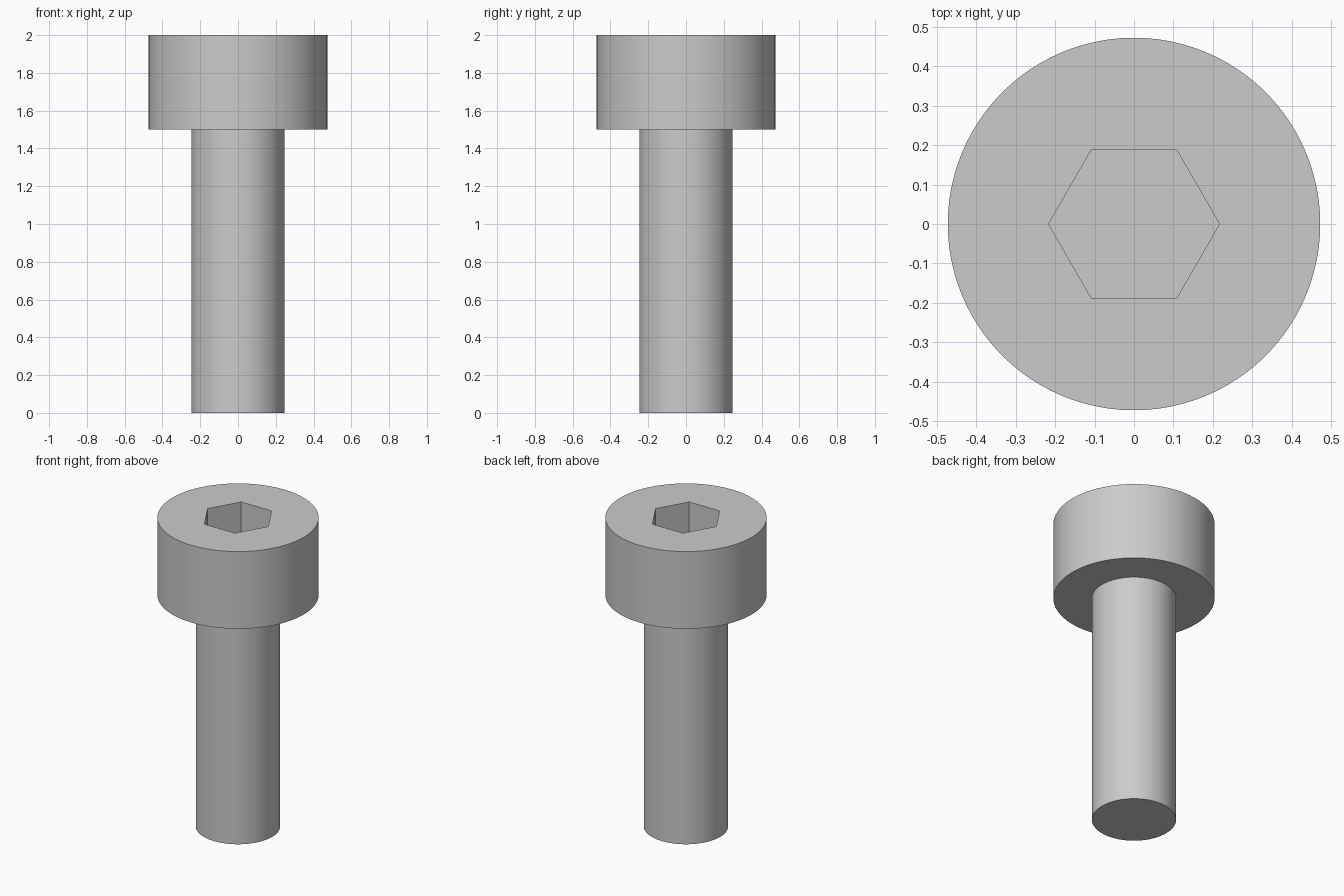
import bpy
import math

cube = bpy.data.objects.get("Cube")
if cube:
    bpy.data.objects.remove(cube, do_unlink=True)

SHAFT_R, HEAD_R, SOCKET_R = 0.247, 0.473, 0.217
HEAD_BASE, TOP, SOCKET_DEPTH = 1.5, 2.0, 0.25

steel = bpy.data.materials.new("light_grey_steel")
steel.use_nodes = True
colour = (0.6, 0.6, 0.6, 1.0)
steel.diffuse_color = colour
steel.node_tree.nodes["Principled BSDF"].inputs["Base Color"].default_value = colour


def cylinder(name, radius, bottom, top, sides=96, turn=0.0):
    bpy.ops.mesh.primitive_cylinder_add(
        vertices=sides, radius=radius, depth=top - bottom,
        location=(0, 0, (bottom + top) / 2), rotation=(0, 0, turn))
    obj = bpy.context.object
    obj.name = obj.data.name = name
    obj.data.materials.append(steel)
    return obj


def smooth(obj):
    bpy.ops.object.select_all(action='DESELECT')
    obj.select_set(True)
    bpy.context.view_layer.objects.active = obj
    bpy.ops.object.shade_smooth_by_angle(angle=math.radians(30))


# Plain round shaft
shaft = cylinder("shaft", SHAFT_R, 0, HEAD_BASE)
smooth(shaft)

# Cylindrical head with a hexagonal socket, corners on the x axis
head = cylinder("head", HEAD_R, HEAD_BASE, TOP)
cutter = cylinder("socket_cutter", SOCKET_R, TOP - SOCKET_DEPTH, TOP + 0.1,
                  sides=6, turn=math.radians(30))
cutter.hide_render = True
cut = head.modifiers.new("hex_socket", 'BOOLEAN')
cut.operation = 'DIFFERENCE'
cut.solver = 'EXACT'
cut.object = cutter
bpy.context.view_layer.objects.active = head
bpy.ops.object.modifier_apply(modifier=cut.name)
bpy.data.objects.remove(cutter, do_unlink=True)
smooth(head)
